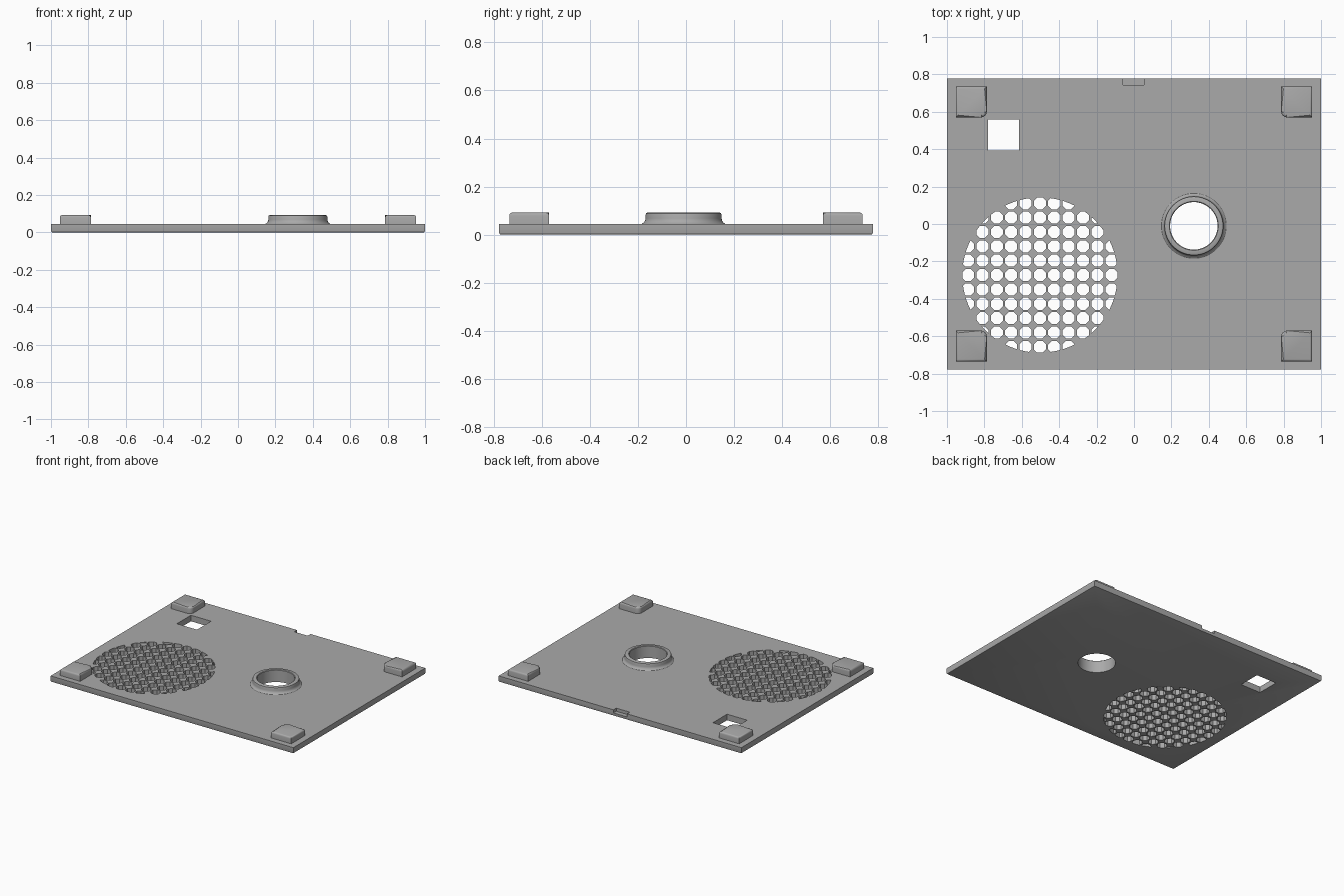
import bpy, bmesh, math
from mathutils import Matrix

if "Cube" in bpy.data.objects:
    bpy.data.objects.remove(bpy.data.objects["Cube"])

TOP = 0.045          # top of the plate
PAD_TOP = 0.092

grey = bpy.data.materials.new("grey plastic")
grey.diffuse_color = (0.4, 0.4, 0.4, 1)
grey.use_nodes = True
grey.node_tree.nodes["Principled BSDF"].inputs["Base Color"].default_value = grey.diffuse_color


def make(name, bm):
    bmesh.ops.recalc_face_normals(bm, faces=bm.faces[:])
    me = bpy.data.meshes.new(name)
    bm.to_mesh(me)
    bm.free()
    ob = bpy.data.objects.new(name, me)
    bpy.context.collection.objects.link(ob)
    me.materials.append(grey)
    return ob


def prism(bm, pts, z0, z1):
    """Extrude a flat outline; returns the top face."""
    lo = [bm.verts.new((x, y, z0)) for x, y in pts]
    hi = [bm.verts.new((x, y, z1)) for x, y in pts]
    bm.faces.new(lo[::-1])
    n = len(pts)
    for i in range(n):
        j = (i + 1) % n
        bm.faces.new((lo[i], lo[j], hi[j], hi[i]))
    return bm.faces.new(hi)


def rect(x0, x1, y0, y1):
    return [(x0, y0), (x1, y0), (x1, y1), (x0, y1)]


def circle(cx, cy, r, n, turn=0.0):
    return [(cx + r * math.cos(turn + math.tau * i / n),
             cy + r * math.sin(turn + math.tau * i / n)) for i in range(n)]


def boolean(ob, cutter, operation):
    """Apply a boolean and remove the cutter."""
    mod = ob.modifiers.new("cut", 'BOOLEAN')
    mod.operation = operation
    mod.solver = 'EXACT'
    mod.object = cutter
    bpy.context.view_layer.objects.active = ob
    bpy.ops.object.modifier_apply(modifier=mod.name)
    bpy.data.objects.remove(cutter)


def smooth(ob, angle):
    bpy.ops.object.select_all(action='DESELECT')
    ob.select_set(True)
    bpy.context.view_layer.objects.active = ob
    bpy.ops.object.shade_smooth_by_angle(angle=math.radians(angle))


# Plate with a small chamfer around the underside
bm = bmesh.new()
prism(bm, rect(-1, 1, -0.777, 0.777), 0, TOP)
low = [e for e in bm.edges if all(v.co.z < 0.001 for v in e.verts)]
bmesh.ops.bevel(bm, geom=low, offset=0.007, segments=2, affect='EDGES', profile=0.5)
plate = make("base_plate", bm)

# Speaker grille: grid of holes trimmed by a circle
GX, GY, GR, STEP = -0.503, -0.273, 0.415, 0.0768
bm = bmesh.new()
for i in range(-5, 6):
    for j in range(-5, 6):
        if math.hypot(i, j) * STEP < GR + 0.025:
            prism(bm, circle(GX + i * STEP, GY + j * STEP, 0.035, 8, math.pi / 8),
                  -0.1, 0.2)
holes = make("grille_cutter", bm)
bm = bmesh.new()
prism(bm, circle(GX, GY, GR, 96), -0.05, 0.15)
boolean(holes, make("grille_limit", bm), 'INTERSECT')
boolean(plate, holes, 'DIFFERENCE')

# Square window, round opening and rear notch
RX, RY, RI = 0.32, -0.01, 0.127
bm = bmesh.new()
prism(bm, rect(-0.78, -0.614, 0.394, 0.56), -0.1, 0.2)
prism(bm, circle(RX, RY, RI, 64), -0.1, 0.2)
prism(bm, rect(-0.058, 0.054, 0.744, 0.9), 0.022, 0.2)
boolean(plate, make("opening_cutter", bm), 'DIFFERENCE')
smooth(plate, 30)

# Raised collar: flared foot, rounded lip
profile = [(RI, TOP), (RI, 0.088), (0.131, 0.092), (0.150, 0.092), (0.156, 0.089),
           (0.158, 0.083), (0.158, 0.068), (0.160, 0.059), (0.165, 0.051), (0.174, TOP)]
bm = bmesh.new()
rings = [[bm.verts.new((x, y, z)) for x, y in circle(RX, RY, r, 64)] for r, z in profile]
for a, b in zip(rings, rings[1:]):
    for i in range(64):
        j = (i + 1) % 64
        bm.faces.new((a[i], a[j], b[j], b[i]))
smooth(make("collar", bm), 40)

# Corner pads: rounded inner corner and softened top edge
R = 0.032
X0, X1, Y0, Y1 = 0.787, 0.953, 0.57, 0.735
for sx, sy, side in ((-1, -1, "front_left"), (1, -1, "front_right"),
                     (-1, 1, "back_left"), (1, 1, "back_right")):
    arc = [(X0 + R - R * math.cos(t * math.pi / 12),
            Y0 + R - R * math.sin(t * math.pi / 12)) for t in range(7)]
    outline = arc + [(X1, Y0), (X1, Y1), (X0, Y1)]
    bm = bmesh.new()
    face = prism(bm, outline, TOP, PAD_TOP)
    bmesh.ops.bevel(bm, geom=list(face.edges), offset=0.012, segments=3,
                    affect='EDGES', profile=0.5)
    bmesh.ops.transform(bm, matrix=Matrix.Diagonal((sx, sy, 1, 1)), verts=bm.verts[:])
    smooth(make("corner_pad_" + side, bm), 35)
